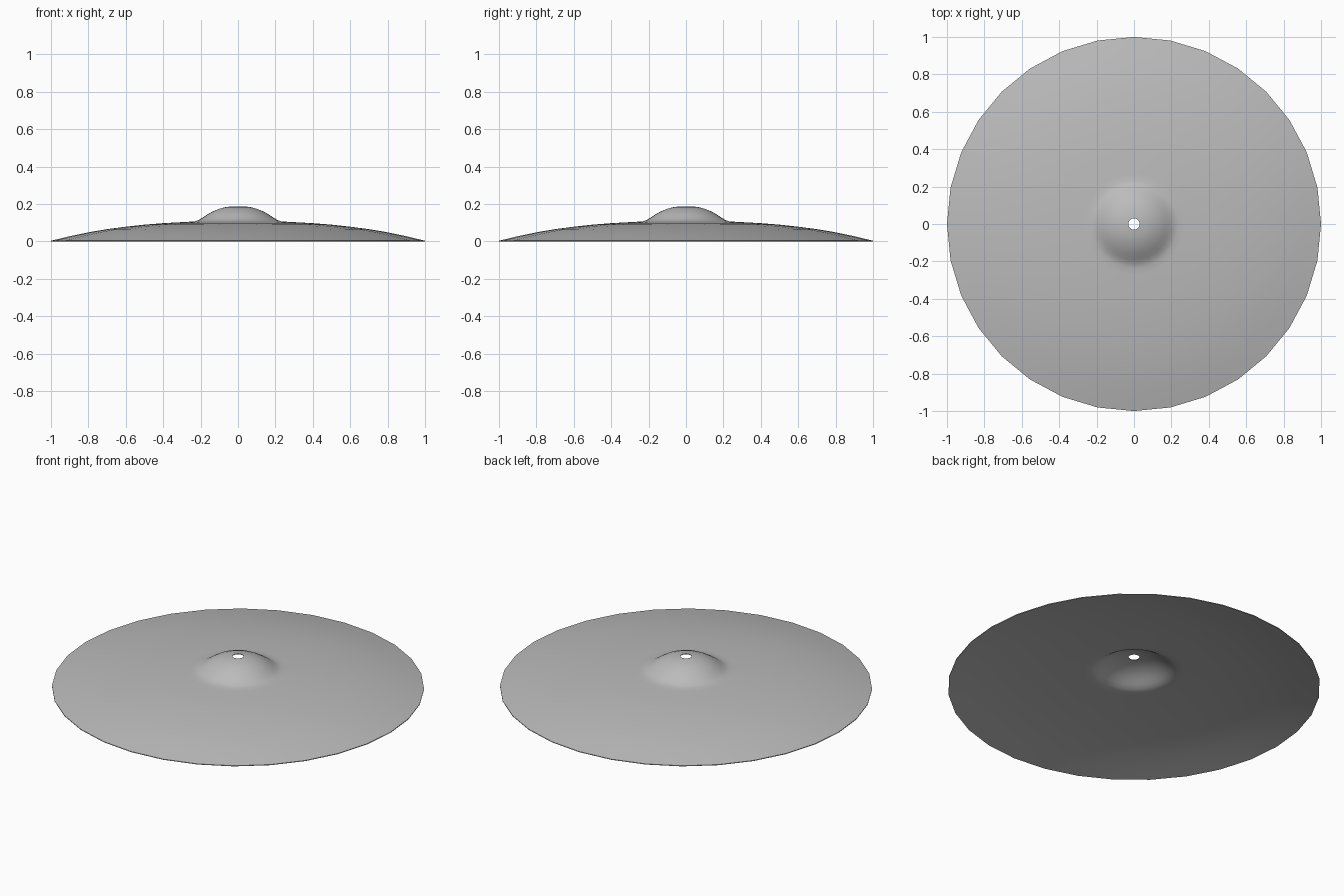
import bpy, bmesh, math

if "Cube" in bpy.data.objects:
    bpy.data.objects.remove(bpy.data.objects["Cube"])

SIDES = 32
# Radius / height of the upper surface: hole, bell, flare, bow, rim
PROFILE = [(0.03, 0.188), (0.065, 0.184), (0.10, 0.175), (0.135, 0.161),
           (0.165, 0.144), (0.19, 0.127), (0.212, 0.114), (0.235, 0.107),
           (0.27, 0.105), (0.40, 0.098), (0.50, 0.090), (0.60, 0.079),
           (0.70, 0.066), (0.80, 0.049), (0.90, 0.028), (1.0, 0.004)]
THICK = 0.004

metal = bpy.data.materials.new("grey metal")
metal.diffuse_color = (0.5, 0.5, 0.5, 1)
metal.use_nodes = True
metal.node_tree.nodes["Principled BSDF"].inputs["Base Color"].default_value = metal.diffuse_color

# Closed thin section revolved round the z axis
section = PROFILE + [(r, z - THICK) for r, z in reversed(PROFILE)]
bm = bmesh.new()
rings = [[bm.verts.new((r * math.cos(math.tau * i / SIDES),
                        r * math.sin(math.tau * i / SIDES), z))
          for i in range(SIDES)] for r, z in section]
for k, a in enumerate(rings):
    b = rings[(k + 1) % len(rings)]
    for i in range(SIDES):
        j = (i + 1) % SIDES
        bm.faces.new((a[i], b[i], b[j], a[j]))
bmesh.ops.recalc_face_normals(bm, faces=bm.faces)

mesh = bpy.data.meshes.new("cymbal")
bm.to_mesh(mesh)
bm.free()
mesh.materials.append(metal)
cymbal = bpy.data.objects.new("cymbal", mesh)
bpy.context.collection.objects.link(cymbal)

# Smooth surfaces, crisp rim and hole edges
bpy.context.view_layer.objects.active = cymbal
cymbal.select_set(True)
bpy.ops.object.shade_smooth_by_angle(angle=math.radians(40))
